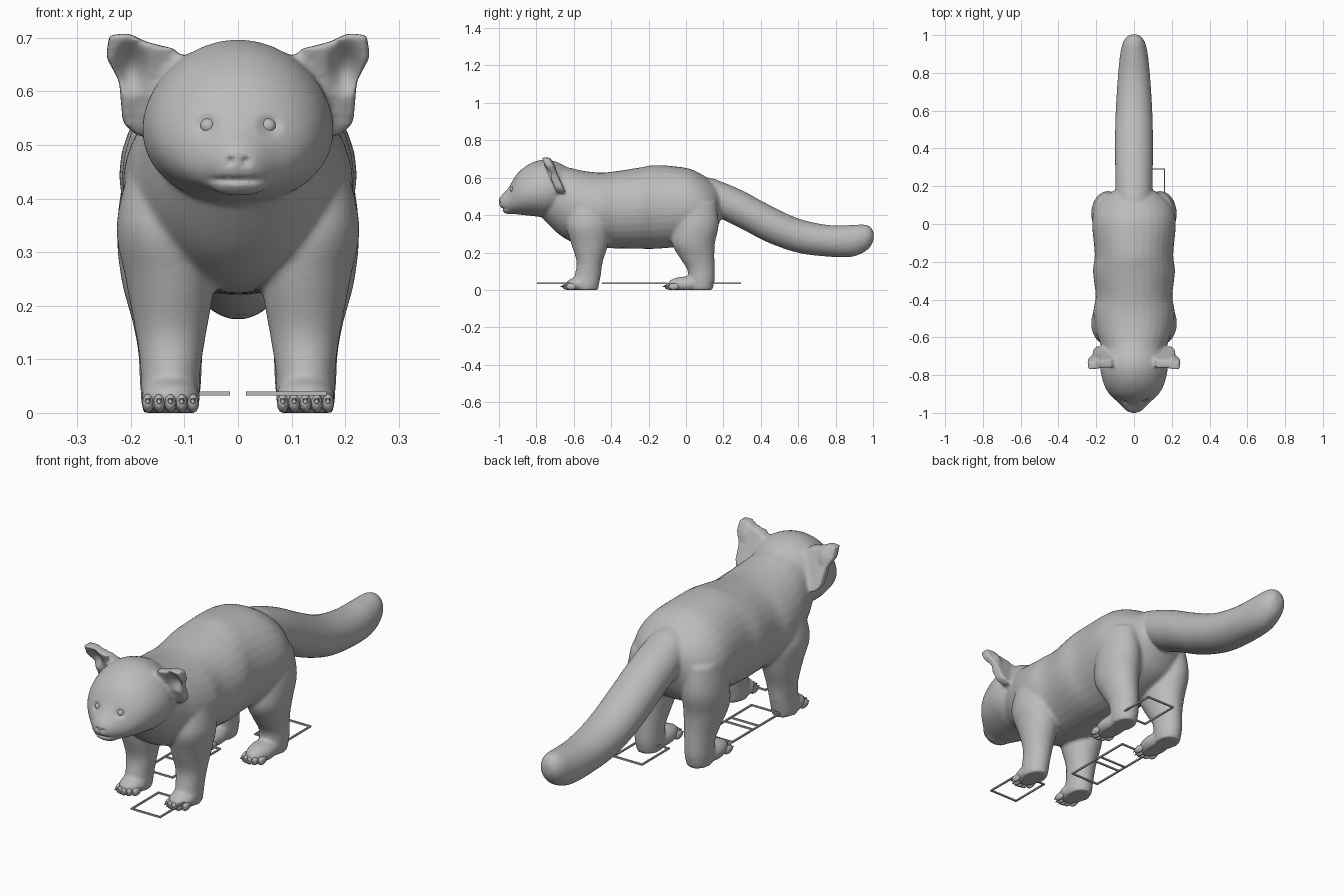
import bpy, bmesh, math
from mathutils import Vector, Matrix

old = bpy.data.objects.get("Cube")
if old:
    bpy.data.objects.remove(old, do_unlink=True)

grey = bpy.data.materials.new("plain_grey")
grey.use_nodes = True
grey.diffuse_color = (0.5, 0.5, 0.5, 1)
grey.node_tree.nodes["Principled BSDF"].inputs["Base Color"].default_value = (0.5, 0.5, 0.5, 1)
SIDES = (-1, 1)


def finish(name, bm, smooth=True):
    bmesh.ops.recalc_face_normals(bm, faces=bm.faces)
    mesh = bpy.data.meshes.new(name)
    bm.to_mesh(mesh)
    bm.free()
    mesh.materials.append(grey)
    for p in mesh.polygons:
        p.use_smooth = smooth
    obj = bpy.data.objects.new(name, mesh)
    bpy.context.collection.objects.link(obj)
    return obj


def skin(bm, rings):
    """Bridge closed loops of points and cap both ends."""
    loops = [[bm.verts.new(p) for p in ring] for ring in rings]
    n = len(loops[0])
    for a, b in zip(loops, loops[1:]):
        for i in range(n):
            j = (i + 1) % n
            bm.faces.new((a[i], a[j], b[j], b[i]))
    bm.faces.new(loops[0][::-1])
    bm.faces.new(loops[-1])


def spline(rows, steps=4):
    """Catmull-Rom interpolation between section rows."""
    out = []
    for i in range(len(rows) - 1):
        p = [rows[max(0, min(len(rows) - 1, i + k))] for k in (-1, 0, 1, 2)]
        for s in range(steps):
            t = s / steps
            out.append([b + t / 2 * (c - a + t * (2 * a - 5 * b + 4 * c - d + t * (3 * (b - c) + d - a)))
                        for a, b, c, d in zip(*p)])
    return out + [rows[-1]]


def angles(n=32):
    return [2 * math.pi * i / n for i in range(n)]


def along_y(bm, rows, egg=0.0):
    """Rows: y, top, bottom, half width. Egg widens the lower half."""
    skin(bm, [[(w * math.cos(a) * (1 - egg * math.sin(a)), y, (t + b) / 2 + (t - b) / 2 * math.sin(a))
               for a in angles()] for y, t, b, w in spline(rows)])


def along_z(bm, rows, side):
    """Rows: z, x, y, radius in x, radius in y."""
    skin(bm, [[(side * (x + rx * math.cos(a)), y + ry * math.sin(a), z)
               for a in angles()] for z, x, y, rx, ry in spline(rows)])


def ball(bm, centre, radii, seg=20):
    m = Matrix.Translation(centre) @ Matrix.Diagonal((*radii, 1))
    bmesh.ops.create_uvsphere(bm, u_segments=seg, v_segments=seg // 2, radius=1, matrix=m)


# Torso, head and tail
bm = bmesh.new()
along_y(bm, [(-.80, .60, .42, .10), (-.70, .665, .315, .155), (-.63, .655, .265, .18), (-.55, .637, .235, .205),
             (-.46, .628, .225, .215), (-.38, .634, .222, .203), (-.25, .654, .22, .217), (-.16, .667, .22, .208),
             (0, .653, .235, .222), (.08, .62, .26, .208), (.14, .58, .30, .165), (.18, .55, .36, .1)])
along_y(bm, [(-1, .488, .46, .02), (-.985, .508, .43, .045), (-.95, .545, .41, .078), (-.91, .612, .405, .122),
             (-.87, .652, .4, .15), (-.82, .682, .395, .168), (-.76, .697, .39, .178), (-.7, .688, .4, .168),
             (-.64, .66, .42, .13)], .1)
along_y(bm, [(0, .6, .45, .08), (.12, .6, .42, .09), (.2, .575, .375, .098), (.31, .527, .32, .1),
             (.44, .457, .253, .101), (.6, .382, .198, .097), (.76, .347, .178, .087), (.88, .347, .176, .076),
             (.95, .35, .2, .062), (.985, .338, .23, .045), (1.003, .31, .265, .022)])

# Legs, paws and ears
EAR = [(.10, .66), (.12, .68), (.17, .692), (.205, .709), (.24, .705), (.247, .665), (.222, .62),
       (.215, .54), (.185, .515), (.13, .54)]
for s in SIDES:
    along_z(bm, [(.47, .135, -.53, .065, .08), (.35, .142, -.525, .085, .115), (.25, .127, -.515, .083, .1),
                 (.15, .125, -.515, .066, .07), (.08, .126, -.525, .056, .07), (.03, .127, -.535, .055, .07),
                 (0, .127, -.535, .05, .065)], s)
    along_z(bm, [(.47, .135, .05, .075, .11), (.35, .138, .055, .088, .12), (.25, .132, .04, .086, .115),
                 (.17, .127, .06, .07, .092), (.11, .126, .08, .06, .074), (.05, .126, .083, .057, .07),
                 (0, .126, .08, .05, .062)], s)
    ball(bm, (s * .126, -.575, .03), (.056, .07, .036))
    ball(bm, (s * .126, 0, .03), (.056, .1, .042))
    skin(bm, [[(s * x, y + (.7 - z) * .45, z) for x, z in EAR] for y in (-.77, -.725)])
    # Brow and cheek around the eye
    ball(bm, (s * .06, -.885, .53), (.04, .04, .045))
# Lower lip
ball(bm, (0, -.945, .425), (.055, .035, .02))
body = finish("body", bm)

remesh = body.modifiers.new("fuse", 'REMESH')
remesh.mode = 'VOXEL'
remesh.voxel_size = .008
remesh.use_smooth_shade = True
relax = body.modifiers.new("relax", 'SMOOTH')
relax.factor = .5
relax.iterations = 7
fused = bpy.data.meshes.new_from_object(body.evaluated_get(bpy.context.evaluated_depsgraph_get()))
body.modifiers.clear()
body.data = fused


def dent(centre, radii, push):
    """Push the surface softly inside an ellipsoid."""
    for v in fused.vertices:
        d = Vector([(v.co[i] - centre[i]) / radii[i] for i in range(3)]).length
        if d < 1:
            v.co += Vector(push) * (1 - d * d) ** 2


# Ear cups, eye sockets, nostrils and mouth crease
for s in SIDES:
    dent((s * .2, -.745, .645), (.04, .06, .07), (0, .03, 0))
    dent((s * .057, -.93, .535), (.03, .06, .026), (0, .012, 0))
    dent((s * .014, -.99, .47), (.011, .03, .011), (0, .016, 0))
dent((0, -.97, .435), (.075, .06, .009), (0, .014, 0))
for v in fused.vertices:
    v.co.z = max(v.co.z, 0)
fused.update()


def surface(x, z):
    """Y of the face's front surface."""
    return min(v.co.y for v in fused.vertices if abs(abs(v.co.x) - x) < .008 and abs(v.co.z - z) < .008)


# Eyes, toes and claws
eye_y = surface(.057, .535)
for s, word in zip(SIDES, ("right", "left")):
    bm = bmesh.new()
    ball(bm, (s * .056, eye_y + .012, .535), (.015, .015, .015))
    finish(word + "_eye", bm)
    for leg, y in (("front", -.632), ("hind", -.085)):
        bm = bmesh.new()
        claws = bmesh.new()
        for i in range(5):
            u = i - 2
            x, ty = s * (.126 + u * .021), y + .005 * u * u
            ball(bm, (x, ty, .018), (.0115, .03, .018), 12)
            turn = Matrix.Translation((x, ty - .031, .02)) @ Matrix.Rotation(math.radians(105), 4, 'X')
            bmesh.ops.create_cone(claws, cap_ends=True, segments=8, radius1=.006, radius2=.001,
                                  depth=.018, matrix=turn)
        finish(f"{word}_{leg}_toes", bm)
        finish(f"{word}_{leg}_claws", claws)

# Thin square frames around the feet
BAR = .007
for name, x, y in (("left_front", .09, -.697), ("left_hind", .09, .195),
                   ("right_front", -.09, -.35), ("right_hind", -.09, -.2)):
    bm = bmesh.new()
    for s in SIDES:
        for off, size in (((s * .0715, 0), (BAR, .2)), ((0, s * .0965), (.15, BAR))):
            m = Matrix.Translation((x + off[0], y + off[1], .036)) @ Matrix.Diagonal((*size, BAR, 1))
            bmesh.ops.create_cube(bm, size=1, matrix=m)
    finish(name + "_frame", bm, False)
